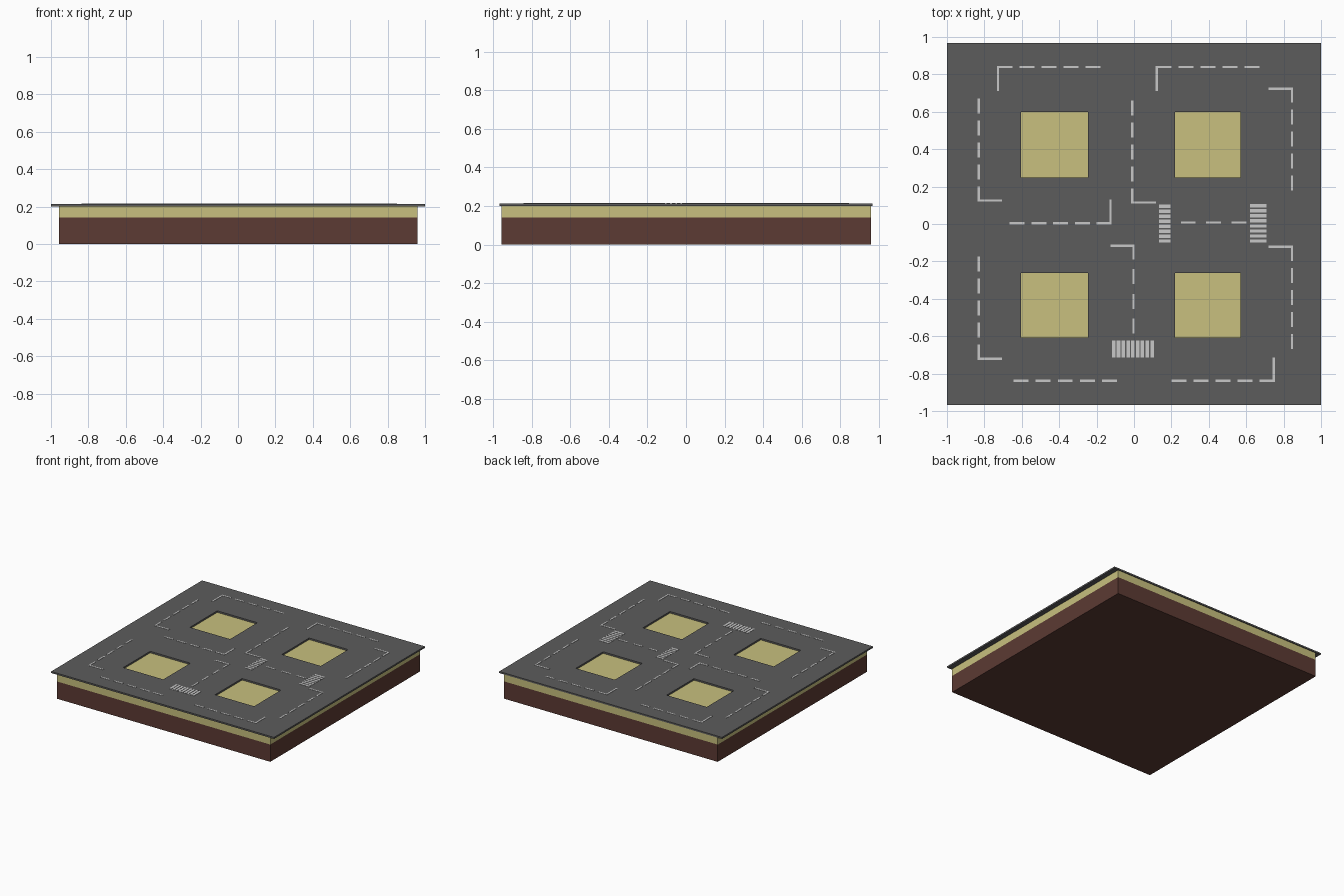
import bpy, bmesh
from mathutils import Matrix, Vector

if "Cube" in bpy.data.objects:
    bpy.data.objects.remove(bpy.data.objects["Cube"])


def material(name, rgb):
    m = bpy.data.materials.new(name)
    m.diffuse_color = (*rgb, 1)
    m.use_nodes = True
    m.node_tree.nodes["Principled BSDF"].inputs["Base Color"].default_value = m.diffuse_color
    return m


ASPHALT = material("asphalt grey", (0.107, 0.107, 0.107))
GRASS = material("dry grass yellow", (0.58, 0.53, 0.21))
SOIL = material("soil brown", (0.107, 0.043, 0.033))
PAINT = material("road paint", (0.58, 0.58, 0.58))


def finish(bm, name, *mats):
    bmesh.ops.recalc_face_normals(bm, faces=bm.faces[:])
    me = bpy.data.meshes.new(name)
    bm.to_mesh(me)
    bm.free()
    for m in mats:
        me.materials.append(m)
    ob = bpy.data.objects.new(name, me)
    bpy.context.collection.objects.link(ob)
    return ob


def add_box(bm, x0, x1, y0, y1, z0, z1):
    mat = (Matrix.Translation(((x0 + x1) / 2, (y0 + y1) / 2, (z0 + z1) / 2))
           @ Matrix.Diagonal((x1 - x0, y1 - y0, z1 - z0, 1)))
    return bmesh.ops.create_cube(bm, size=1, matrix=mat)["verts"]


# ground block: soil below, grass layer above
bm = bmesh.new()
add_box(bm, -0.957, 0.96, -0.957, 0.96, 0, 0.2)
bmesh.ops.bisect_plane(bm, geom=bm.verts[:] + bm.edges[:] + bm.faces[:],
                       plane_co=Vector((0, 0, 0.14)), plane_no=Vector((0, 0, 1)))
for f in bm.faces:
    f.material_index = 1 if f.calc_center_median().z > 0.14 else 0
finish(bm, "ground_block", SOIL, GRASS)

# asphalt sheet with four square lawn openings
XS = [-1, -0.605, -0.245, 0.22, 0.57, 1]
YS = [-0.967, -0.608, -0.262, 0.248, 0.598, 0.967]
TOP = 0.213
bm = bmesh.new()
grid = [[bm.verts.new((x, y, 0.2)) for y in YS] for x in XS]
for i in range(5):
    for j in range(5):
        if i in (1, 3) and j in (1, 3):
            continue
        bm.faces.new((grid[i][j], grid[i + 1][j], grid[i + 1][j + 1], grid[i][j + 1]))
base = bm.faces[:]
ext = bmesh.ops.extrude_face_region(bm, geom=base, use_keep_orig=True)
bmesh.ops.translate(bm, vec=(0, 0, TOP - 0.2),
                    verts=[v for v in ext["geom"] if isinstance(v, bmesh.types.BMVert)])
finish(bm, "asphalt_sheet", ASPHALT)

# road markings: thin painted plates
W = 0.012


def plate(bm, x0, x1, y0, y1):
    add_box(bm, x0, x1, y0, y1, TOP - 0.001, TOP + 0.002)


def dashes(bm, axis, at, lo, hi, n=5, fill=0.08, w=W):
    pitch = (hi - lo - fill) / (n - 1)
    for k in range(n):
        a = lo + k * pitch
        if axis == "x":
            plate(bm, a, a + fill, at - w / 2, at + w / 2)
        else:
            plate(bm, at - w / 2, at + w / 2, a, a + fill)


# dashed lane lines: direction, position, start, end, count
LINES = [
    ("x", 0.84, -0.73, -0.18, 5), ("x", 0.84, 0.12, 0.67, 5),
    ("x", -0.838, -0.645, -0.09, 5), ("x", -0.838, 0.2, 0.75, 5),
    ("y", -0.83, 0.12, 0.67, 5), ("y", -0.83, -0.725, -0.175, 5),
    ("y", 0.845, 0.18, 0.73, 5), ("y", 0.845, -0.667, -0.117, 5),
    ("y", -0.01, 0.11, 0.66, 5), ("x", 0.004, -0.665, -0.12, 5),
    ("y", -0.002, -0.585, -0.11, 4), ("x", 0.008, 0.25, 0.602, 3),
]
bm = bmesh.new()
for axis, at, lo, hi, n in LINES:
    dashes(bm, axis, at, lo, hi, n)
finish(bm, "lane_dashes", PAINT)

# short solid stop lines at the end of each lane
STOPS = [
    ("y", -0.727, 0.71, 0.846), ("y", 0.122, 0.71, 0.846), ("y", 0.747, -0.844, -0.715),
    ("y", -0.125, 0.0, 0.13), ("x", 0.723, 0.72, 0.851), ("x", -0.122, 0.72, 0.851),
    ("x", 0.126, -0.836, -0.705), ("x", -0.72, -0.836, -0.705),
    ("x", 0.115, -0.016, 0.117), ("x", -0.116, -0.125, 0.004),
]
bm = bmesh.new()
for axis, at, lo, hi in STOPS:
    if axis == "x":
        plate(bm, lo, hi, at - W / 2, at + W / 2)
    else:
        plate(bm, at - W / 2, at + W / 2, lo, hi)
finish(bm, "stop_lines", PAINT)

# three zebra crossings
bm = bmesh.new()
dashes(bm, "y", 0.165, -0.1, 0.103, 8, 0.018, 0.062)
dashes(bm, "y", 0.664, -0.1, 0.106, 8, 0.018, 0.09)
dashes(bm, "x", -0.669, -0.118, 0.106, 9, 0.019, 0.09)
finish(bm, "zebra_crossings", PAINT)
